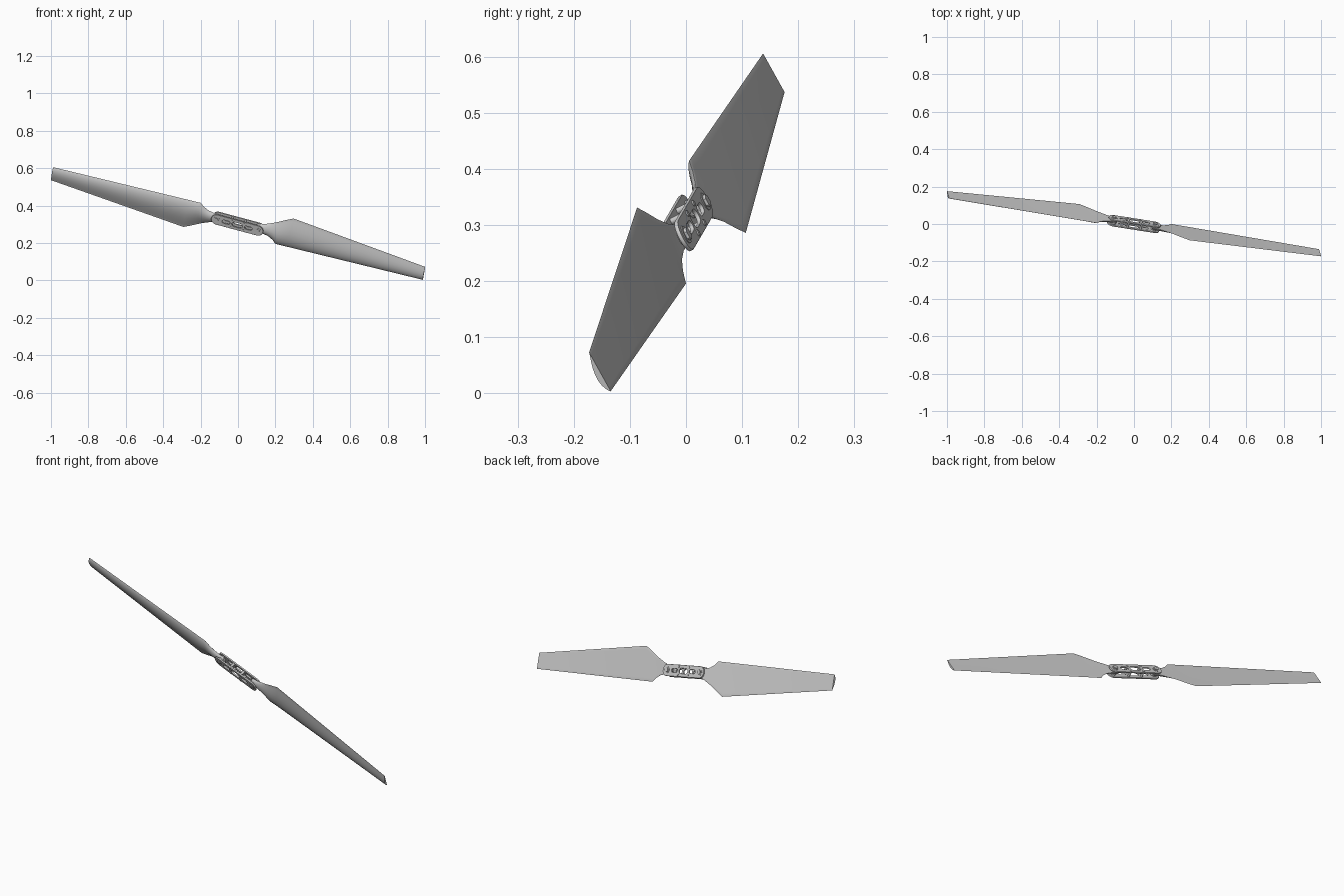
import bpy, bmesh, math
from mathutils import Matrix, Vector

if "Cube" in bpy.data.objects:
    bpy.data.objects.remove(bpy.data.objects["Cube"])

# Local frame: X along the span, Y across the chord, Z along the spin axis
S = Vector((-0.955, 0.149, 0.256)).normalized()
N = Vector((0.251, 0.864, 0.434)).normalized()
Q = N.cross(S).normalized()
S = Q.cross(N)
FRAME = Matrix.Translation((0, 0, 0.3034)) @ Matrix((S, Q, N)).transposed().to_4x4()
HALF_TURN = Matrix.Rotation(math.pi, 4, 'Z')


def add(name, bm, turn=Matrix()):
    bmesh.ops.recalc_face_normals(bm, faces=bm.faces)
    me = bpy.data.meshes.new(name)
    bm.to_mesh(me)
    bm.free()
    ob = bpy.data.objects.new(name, me)
    bpy.context.collection.objects.link(ob)
    ob.matrix_world = FRAME @ turn
    bpy.ops.object.select_all(action='DESELECT')
    ob.select_set(True)
    bpy.context.view_layer.objects.active = ob
    bpy.ops.object.shade_smooth_by_angle(angle=math.radians(35))
    return ob


def interp(pts, x):
    for (x0, y0), (x1, y1) in zip(pts, pts[1:]):
        if x <= x1:
            return y0 + (y1 - y0) * max(0, (x - x0) / (x1 - x0))
    return pts[-1][1]


# Blade outline and section curves along the span
LEAD = [(0.10, 0.02), (0.135, 0.021), (0.17, 0.028), (0.2, 0.044), (0.2185, 0.062), (1.041, 0.04)]
TRAIL = [(0.10, -0.024), (0.13, -0.03), (0.16, -0.043), (0.2, -0.062), (0.252, -0.092),
         (0.29, -0.112), (1.041, -0.04)]
LEAD_Z = [(0.1, 0.009), (0.22, 0.004), (1.041, 0.002)]
TRAIL_Z = [(0.1, 0.009), (0.29, 0.012), (1.041, 0.002)]
THICK = [(0.1, 0.018), (0.16, 0.019), (0.25, 0.02), (1.041, 0.011)]
STATIONS = [0.1, 0.12, 0.135, 0.15, 0.17, 0.185, 0.2, 0.2185, 0.235, 0.252, 0.27, 0.29,
            0.4, 0.55, 0.7, 0.85, 1.041]


def blade(name, turn):
    bm = bmesh.new()
    k = 10
    rings = []
    for s in STATIONS:
        l, t = interp(LEAD, s), interp(TRAIL, s)
        lz, tz, th = interp(LEAD_Z, s), interp(TRAIL_Z, s), interp(THICK, s)
        blunt = max(0, min(1, (0.2 - s) / 0.07))
        ring = []
        for i in range(2 * k):
            u = (1 - math.cos(math.pi * i / k)) / 2
            arch = math.sin(math.pi * u ** 0.75) * (1 - blunt) + blunt * math.sqrt(max(0, 4 * u * (1 - u)))
            arch = max(arch, 0.04)
            z = lz + (tz - lz) * u - (arch * th if i <= k else 0.0)
            ring.append(bm.verts.new((s, l + (t - l) * u, z)))
        rings.append(ring)
    for a, b in zip(rings, rings[1:]):
        for i in range(2 * k):
            j = (i + 1) % (2 * k)
            bm.faces.new((a[i], a[j], b[j], b[i]))
    bm.faces.new(rings[0])
    bm.faces.new(rings[-1])
    add(name, bm, turn)


blade("blade_left", Matrix())
blade("blade_right", HALF_TURN)


# Hub plates: rounded outline with slots and holes
def slot(cx, half_len, r, n=10):
    pts = []
    for side in (1, -1):
        for i in range(n + 1):
            a = side * math.pi / 2 - math.pi / 2 + math.pi * (i / n) - (math.pi / 2 if side > 0 else -math.pi / 2)
            a = -math.pi / 2 + math.pi * i / n + (0 if side > 0 else math.pi)
            pts.append((cx + side * half_len + r * math.cos(a), r * math.sin(a)))
    return pts


def plate(name, z):
    cu = bpy.data.curves.new(name, 'CURVE')
    cu.dimensions, cu.fill_mode = '2D', 'BOTH'
    cu.extrude = 0.0025
    cu.bevel_depth, cu.bevel_resolution = 0.001, 0
    outline = slot(0, 0.115, 0.029)
    loops = [outline, slot(0, 0.016, 0.014), slot(0.062, 0.012, 0.01), slot(-0.062, 0.012, 0.01)]
    for pts in loops:
        sp = cu.splines.new('POLY')
        sp.points.add(len(pts) - 1)
        for p, (x, y) in zip(sp.points, pts):
            p.co = (x, y, 0, 1)
        sp.use_cyclic_u = True
    ob = bpy.data.objects.new(name, cu)
    bpy.context.collection.objects.link(ob)
    ob.matrix_world = FRAME @ Matrix.Translation((0, 0, z))
    bpy.ops.object.select_all(action='DESELECT')
    ob.select_set(True)
    bpy.context.view_layer.objects.active = ob
    bpy.ops.object.convert(target='MESH')


plate("hub_plate_back", 0.016)
plate("hub_plate_front", -0.016)


# Bolts, heads and spacers
def rod(name, x, y, r, z0, z1, sides=20):
    bm = bmesh.new()
    m = Matrix.Translation((x, y, (z0 + z1) / 2))
    bmesh.ops.create_cone(bm, cap_ends=True, segments=sides, radius1=r, radius2=r,
                          depth=z1 - z0, matrix=m)
    add(name, bm)


for sx in (-1, 1):
    rod("hinge_pin", sx * 0.115, 0, 0.01, -0.024, 0.024)
    rod("hinge_washer", sx * 0.115, 0, 0.017, -0.021, 0.021, 28)
    rod("hinge_nut", sx * 0.115, 0, 0.012, 0.018, 0.026, 6)
    for sy in (-1, 1):
        rod("spacer", sx * 0.036, sy * 0.02, 0.006, -0.022, 0.022, 16)
